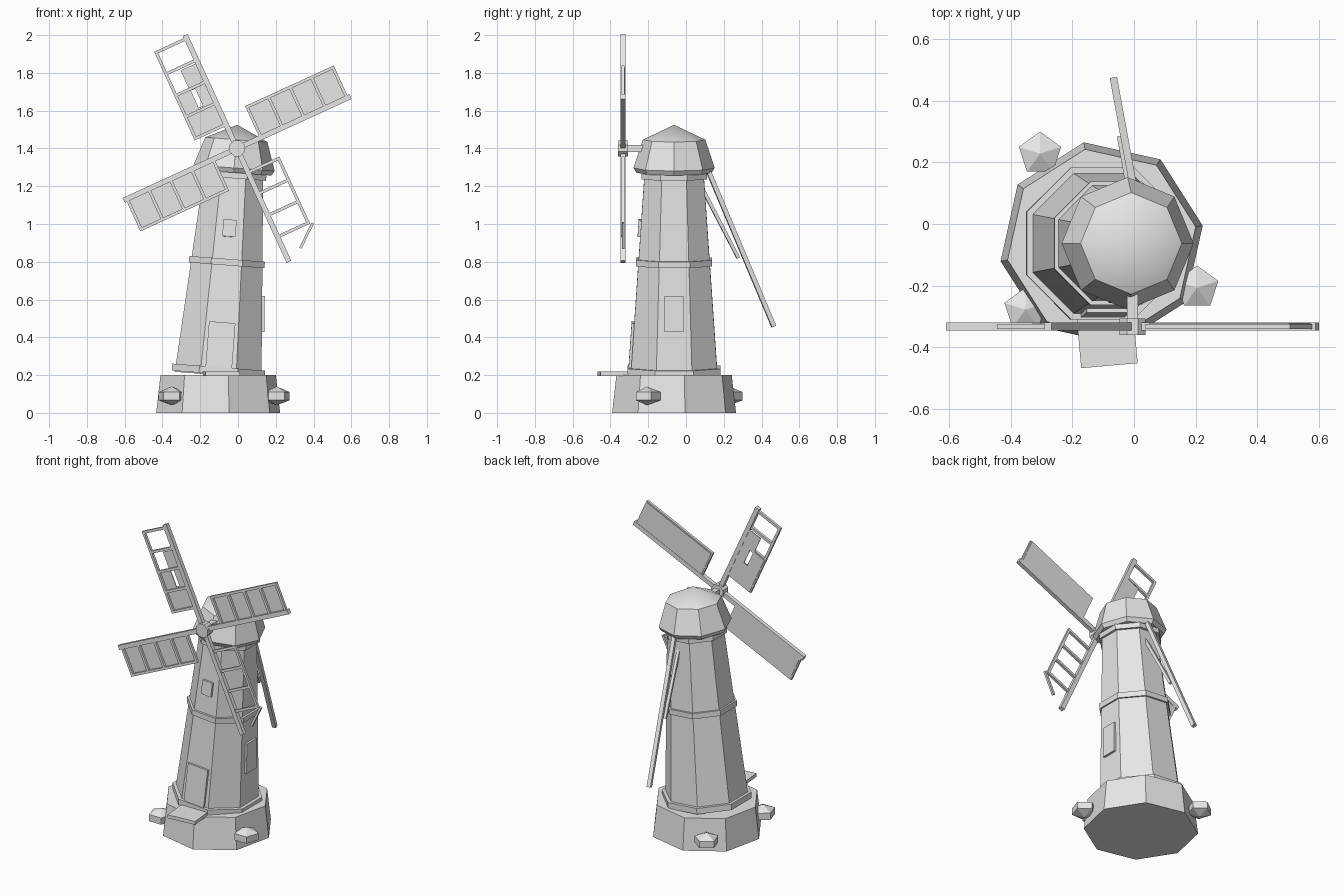
import bpy, bmesh, math
from mathutils import Matrix, Vector

cube = bpy.data.objects.get("Cube")
if cube:
    bpy.data.objects.remove(cube, do_unlink=True)

grey = bpy.data.materials.new("pale_grey")
grey.use_nodes = True
colour = (0.8, 0.8, 0.8, 1)
grey.diffuse_color = colour
grey.node_tree.nodes["Principled BSDF"].inputs["Base Color"].default_value = colour


def finish(name, bm, matrix):
    bmesh.ops.transform(bm, matrix=matrix, verts=bm.verts)
    bmesh.ops.recalc_face_normals(bm, faces=bm.faces)
    mesh = bpy.data.meshes.new(name)
    bm.to_mesh(mesh)
    bm.free()
    mesh.materials.append(grey)
    ob = bpy.data.objects.new(name, mesh)
    bpy.context.collection.objects.link(ob)
    return ob


def lathe(name, profile, sides, turn, matrix):
    """Solid of rings (radius, height); a zero radius makes a point, open ends are capped."""
    bm = bmesh.new()
    rings = []
    for r, z in profile:
        count = sides if r else 1
        angles = [math.radians(turn) + math.tau * i / sides for i in range(count)]
        rings.append([bm.verts.new((r * math.cos(a), r * math.sin(a), z)) for a in angles])
    for low, high in zip(rings, rings[1:]):
        for i in range(sides):
            j = (i + 1) % sides
            quad = [low[i % len(low)], low[j % len(low)], high[j % len(high)], high[i % len(high)]]
            bm.faces.new(list(dict.fromkeys(quad)))
    for ring in (rings[0], rings[-1]):
        if len(ring) > 1:
            bm.faces.new(ring)
    return finish(name, bm, matrix)


def box(name, low, high, matrix=Matrix()):
    bm = bmesh.new()
    low, high = Vector(low), Vector(high)
    place = Matrix.Translation((low + high) / 2) @ Matrix.Diagonal((*(high - low), 1))
    bmesh.ops.create_cube(bm, size=1, matrix=place)
    return finish(name, bm, matrix)


def beam(name, start, end, width, matrix=Matrix()):
    start, end = Vector(start), Vector(end)
    along = end - start
    turn = along.to_track_quat('Z', 'Y').to_matrix().to_4x4()
    h = width / 2
    return box(name, (-h, -h, 0), (h, h, along.length), matrix @ Matrix.Translation(start) @ turn)


# Foundation and leaning tower
centre = Matrix.Translation((-0.105, -0.063, 0))
lathe("foundation", [(0.333, 0), (0.31, 0.2)], 8, 10, centre)
lean = centre @ Matrix.Translation((0, 0, 0.2)) @ Matrix.Rotation(math.radians(4.4), 4, 'Y')
lathe("tower", [(0.249, 0), (0.168, 1.09)], 8, 22.5, lean)
for name, radius, low, high in [("bottom_band", 0.267, 0.005, 0.042),
                                ("middle_band", 0.217, 0.583, 0.617),
                                ("top_band", 0.188, 1.045, 1.08)]:
    lathe(name, [(radius, low), (radius, high)], 8, 22.5, lean)

# Cap with softly shaded roof
cap = lathe("cap", [(0.2, 1.075), (0.215, 1.1), (0.165, 1.25), (0, 1.329)], 8, 0, lean)
bpy.ops.object.select_all(action='DESELECT')
cap.select_set(True)
bpy.context.view_layer.objects.active = cap
bpy.ops.object.shade_smooth_by_angle(angle=math.radians(30))

# Door, window and side hatch lie on the sloping walls
slope = math.atan2(0.075, 1.09)
for name, turn, z, width, height in [("door", 0, 0.145, 0.14, 0.27),
                                     ("front_window", 0, 0.78, 0.07, 0.09),
                                     ("side_hatch", 90, 0.34, 0.1, 0.19)]:
    wall = 0.23 - z * math.tan(slope)
    place = (lean @ Matrix.Rotation(math.radians(turn), 4, 'Z')
             @ Matrix.Translation((0, -wall, z)) @ Matrix.Rotation(-slope, 4, 'X'))
    box(name, (-width / 2, -0.014, -height / 2), (width / 2, 0.014, height / 2), place)

doorstep = Matrix.Translation((-0.085, -0.4, 0.207)) @ Matrix.Rotation(math.radians(5), 4, 'Z')
box("doorstep", (-0.092, -0.06, -0.011), (0.092, 0.1, 0.011), doorstep)

# Stones around the foundation
for name, x, y, turn in [("right_stone", 0.205, -0.207, 18),
                         ("back_stone", -0.305, 0.228, 90),
                         ("left_stone", -0.352, -0.278, 162)]:
    lathe(name, [(0, 0.04), (0.072, 0.067), (0.072, 0.11), (0, 0.14)], 5, turn,
          Matrix.Translation((x, y, 0)))

# Tail pole and its strut
beam("tail_pole", (0, 0.11, 1.3), (-0.065, 0.465, 0.457), 0.024)
beam("tail_strut", (-0.01, 0.08, 1.2), (-0.045, 0.277, 0.82), 0.018)

# Hub and axle
hub = Matrix.Translation((-0.005, -0.333, 1.4))
lathe("hub", [(0.045, -0.027), (0.045, 0.027)], 8, 22.5,
      hub @ Matrix.Rotation(math.pi / 2, 4, 'X'))
box("axle", (-0.018, 0, -0.018), (0.018, 0.2, 0.018), hub)

# Sails: u runs along the arm, v across it
INNER, OUTER, EDGE, STEP = 0.14, 0.64, 0.178, 0.125


def cloth(name, u0, u1, v0, v1, matrix):
    box(name, (u0, 0.006, v0), (u1, 0.011, v1), matrix)


for n, name in enumerate(["right_sail", "upper_sail", "left_sail", "lower_sail"]):
    arm = hub @ Matrix.Rotation(-math.radians(24.6 + 90 * n), 4, 'Y')
    broken = n == 3
    box(name + "_arm", (0, -0.013, -0.014), (0.66, 0.013, 0.014), arm)
    rungs = 4 if broken else 5
    for i in range(rungs):
        u = INNER + i * STEP
        box(name + "_rung", (u - 0.008, -0.008, 0), (u + 0.008, 0.008, EDGE), arm)
    end = INNER + (rungs - 1) * STEP + 0.008
    box(name + "_rail", (INNER - 0.008, -0.008, EDGE - 0.008), (end, 0.008, EDGE + 0.008), arm)
    if n in (0, 2):
        cloth(name + "_cloth", INNER, OUTER, 0, EDGE, arm)
    elif broken:
        beam(name + "_loose_rail", (0.525, 0, 0.2), (0.62, 0, 0.085), 0.014, arm)
    else:
        # Torn remains of the cloth
        cloth(name + "_cloth", INNER, 0.28, 0, EDGE, arm)
        cloth(name + "_torn_side", 0.28, 0.5, 0, 0.07, arm)
        cloth(name + "_torn_strip", 0.28, 0.39, 0.095, EDGE, arm)
        cloth(name + "_torn_top", 0.38, 0.5, 0.07, 0.1, arm)
